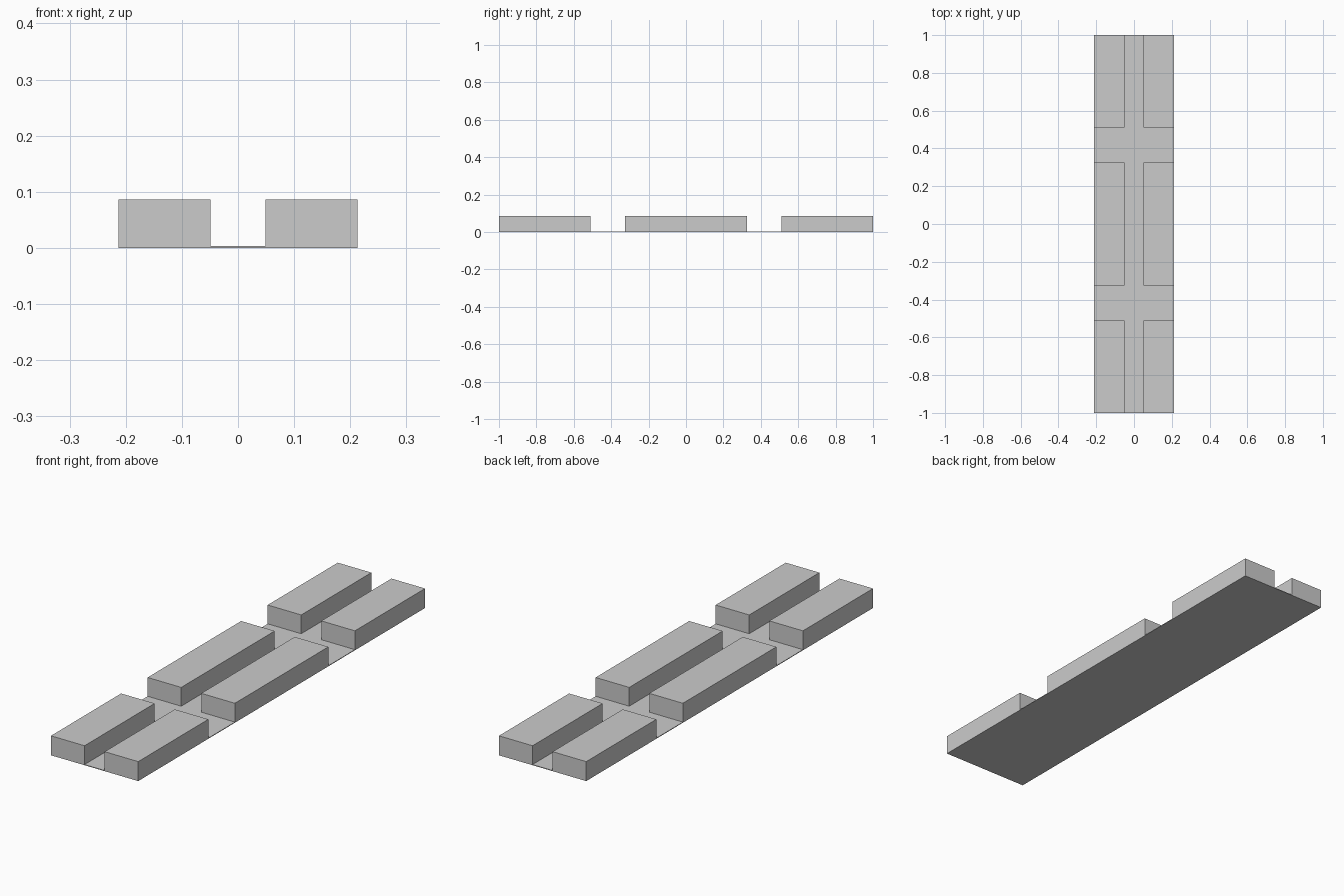
import bpy

if "Cube" in bpy.data.objects:
    bpy.data.objects.remove(bpy.data.objects["Cube"])

HALF_W, HALF_L = 0.213, 1.0   # overall half width and half length
PLATE_TOP, TOP = 0.003, 0.086
AISLE = 0.049                 # half width of the centre gap


def box(name, x, y, z):
    """Axis-aligned box from (min, max) ranges."""
    bpy.ops.mesh.primitive_cube_add(
        size=1, location=[(a + b) / 2 for a, b in (x, y, z)])
    obj = bpy.context.object
    obj.name = name
    obj.scale = [b - a for a, b in (x, y, z)]
    bpy.ops.object.transform_apply(location=True, rotation=False, scale=True)
    return obj


# Thin ground plate
box("base_plate", (-HALF_W, HALF_W), (-HALF_L, HALF_L), (0, PLATE_TOP))

# Three rows of blocks on each side of the aisle
rows = {"front": (-HALF_L, -0.511), "middle": (-0.326, 0.326), "back": (0.511, HALF_L)}
sides = {"left": (-HALF_W, -AISLE), "right": (AISLE, HALF_W)}
for row, y in rows.items():
    for side, x in sides.items():
        box(f"{row}_{side}_block", x, y, (PLATE_TOP, TOP))
